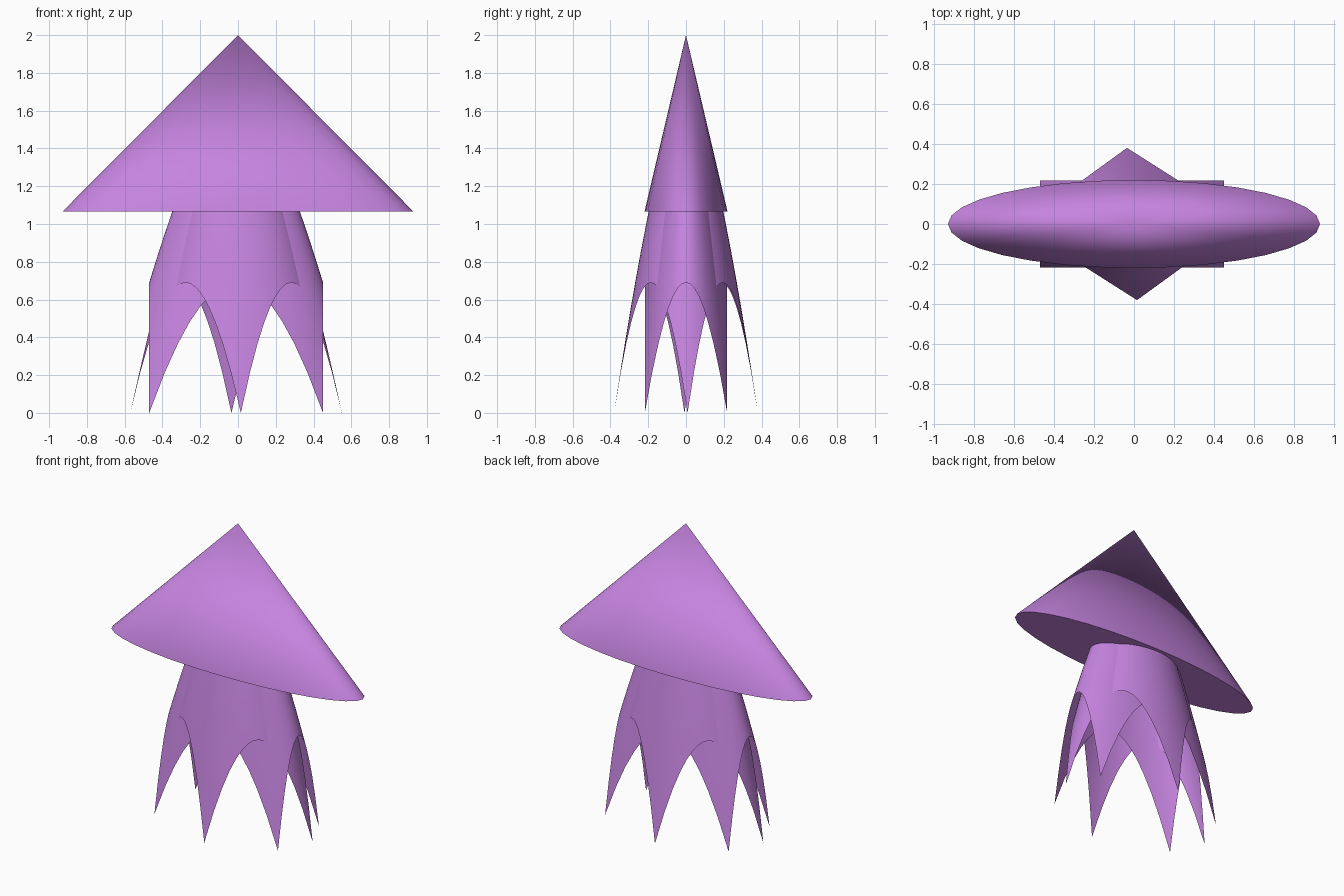
import bpy, bmesh, math

if "Cube" in bpy.data.objects:
    bpy.data.objects.remove(bpy.data.objects["Cube"])

purple = bpy.data.materials.new("soft_purple")
purple.diffuse_color = (0.56, 0.23, 0.74, 1)
purple.use_nodes = True
purple.node_tree.nodes["Principled BSDF"].inputs["Base Color"].default_value = purple.diffuse_color

RIM_Z, ARCH_Z = 1.065, 0.69
R_TOP, R_TIP = 0.735, math.sqrt(2)


def finish(name, bm):
    bmesh.ops.recalc_face_normals(bm, faces=bm.faces)
    mesh = bpy.data.meshes.new(name)
    bm.to_mesh(mesh)
    bm.free()
    obj = bpy.data.objects.new(name, mesh)
    bpy.context.collection.objects.link(obj)
    mesh.materials.append(purple)
    bpy.ops.object.select_all(action='DESELECT')
    obj.select_set(True)
    bpy.context.view_layer.objects.active = obj
    bpy.ops.object.shade_smooth_by_angle(angle=math.radians(35))
    return obj


def flare_height(r):
    # slightly curved flare through rim, arch crown and tentacle tip
    a, b, c = R_TOP, 1.0, R_TIP
    return (RIM_Z * (r - b) * (r - c) / ((a - b) * (a - c))
            + ARCH_Z * (r - a) * (r - c) / ((b - a) * (b - c)))


def skirt(name, turn, sx, sy, shear_x=0.0, shear_y=0.0, sides=64, rows=10):
    # round flare trimmed by a square: four arches with four pointed tips
    bm = bmesh.new()
    columns = []
    for i in range(sides):
        a = 2 * math.pi * i / sides
        off = (a + math.pi / 4) % (math.pi / 2) - math.pi / 4
        r_end = 1 / math.cos(off)
        column = []
        for j in range(rows + 1):
            r = R_TOP + (r_end - R_TOP) * j / rows
            x = sx * r * math.cos(a + turn)
            y = sy * r * math.sin(a + turn)
            column.append(bm.verts.new((x + shear_x * y - 0.01, y + shear_y * x,
                                        flare_height(r))))
        columns.append(column)
    for i in range(sides):
        p, q = columns[i], columns[(i + 1) % sides]
        for j in range(rows):
            bm.faces.new((p[j], p[j + 1], q[j + 1], q[j]))
    return finish(name, bm)


# Flattened cone head with closed underside
bm = bmesh.new()
bmesh.ops.create_cone(bm, cap_ends=True, segments=32, radius1=1, radius2=0,
                      depth=2 - RIM_Z)
bmesh.ops.scale(bm, verts=bm.verts, vec=(0.93, 0.22, 1))
bmesh.ops.translate(bm, verts=bm.verts, vec=(0, 0, (2 + RIM_Z) / 2))
finish("cone_head", bm)

# Two overlapping open skirts, giving eight tentacles
skirt("corner_tentacles", 0, 0.46, 0.218)
skirt("side_tentacles", math.pi / 4, 0.396, 0.269, -0.066, 0.015)
